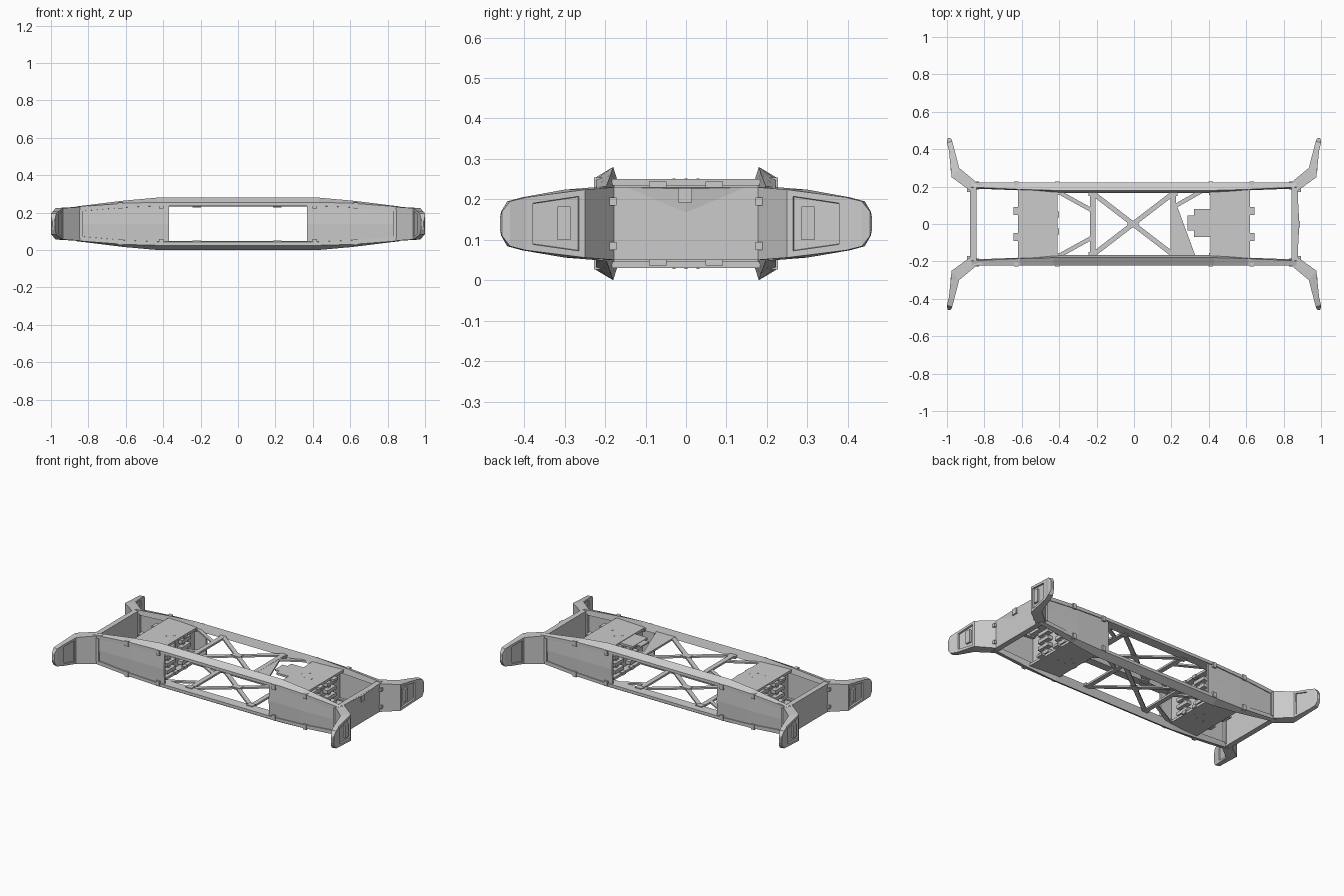
import bpy, bmesh
from mathutils import Vector

ZM = 0.14  # mid height, used for mirroring top parts to the bottom
SIGNS = (1, -1)


def finish(name, bm):
    bmesh.ops.recalc_face_normals(bm, faces=bm.faces)
    me = bpy.data.meshes.new(name)
    bm.to_mesh(me)
    bm.free()
    ob = bpy.data.objects.new(name, me)
    bpy.context.collection.objects.link(ob)
    return ob


def flip(p, s):
    """Mirror a point by signs in x, y and about mid height."""
    return (p[0] * s[0], p[1] * s[1], ZM + (p[2] - ZM) * s[2])


def loft(name, rings, s=(1, 1, 1), inset=None):
    """Skin equal-sized rings; inset = (ring, side, thickness, depth) list."""
    bm = bmesh.new()
    vs = [[bm.verts.new(flip(p, s)) for p in r] for r in rings]
    n, faces = len(rings[0]), {}
    for i in range(len(vs) - 1):
        for k in range(n):
            j = (k + 1) % n
            faces[i, k] = bm.faces.new((vs[i][k], vs[i][j], vs[i + 1][j], vs[i + 1][k]))
    bm.faces.new(vs[0])
    bm.faces.new(vs[-1])
    bmesh.ops.recalc_face_normals(bm, faces=bm.faces)
    for i, k, t, d in inset or []:
        bmesh.ops.inset_region(bm, faces=[faces[i, k]], thickness=t, depth=0)
        bmesh.ops.inset_region(bm, faces=[faces[i, k]], thickness=0.002, depth=d)
    return finish(name, bm)


def prism(name, poly, z0, z1, s=(1, 1, 1)):
    return loft(name, [[(x, y, z) for x, y in poly] for z in (z0, z1)], s)


def box(name, x0, x1, y0, y1, z0, z1, s=(1, 1, 1)):
    return prism(name, [(x0, y0), (x1, y0), (x1, y1), (x0, y1)], z0, z1, s)


def bar(name, a, b, w, z0, z1, s=(1, 1, 1)):
    a, b = Vector(a), Vector(b)
    d = (b - a).normalized() * w / 2
    n = Vector((-d.y, d.x))
    return prism(name, [tuple(p) for p in (a + n, a - n, b - n, b + n)], z0, z1, s)


def hull(name, pts, s=(1, 1, 1)):
    bm = bmesh.new()
    for p in pts:
        bm.verts.new(flip(p, s))
    bmesh.ops.convex_hull(bm, input=bm.verts)
    return finish(name, bm)


# long rails: triangular section, tapering towards both ends
#        x     ridge y, z     outer top  outer low  inner y, z
RAIL = [(0.43, 0.180, 0.280, 0.255, 0.236, 0.165, 0.232),
        (0.61, 0.185, 0.264, 0.250, 0.228, 0.180, 0.225),
        (0.87, 0.197, 0.232, 0.230, 0.205, 0.190, 0.205)]


def rail_ring(r, sx):
    x, ry, rz, ot, ol, iy, iz = r
    return [(sx * x, ry, rz), (sx * x, 0.222, ot), (sx * x, 0.222, ol), (sx * x, iy, iz)]


rings = [rail_ring(r, -1) for r in reversed(RAIL)] + [rail_ring(r, 1) for r in RAIL]
for sy in SIGNS:
    for sz in SIGNS:
        s = (1, sy, sz)
        loft("long_rail", rings, s)
        # rail clamps and bolts
        for x in (-0.63, -0.41, 0.41, 0.63):
            box("rail_clamp", x - 0.012, x + 0.012, 0.205, 0.228, 0.222, 0.254, s)
        for x in (-0.22, 0.21):
            box("truss_lug", x - 0.022, x + 0.022, 0.150, 0.185, 0.228, 0.246, s)


# side panels: thin, slightly bulged plates at each corner
def panel_ring(x, z0, z1, bulge):
    zm = (z0 + z1) / 2
    return [(x, 0.203, z0), (x, 0.216, z0), (x, 0.216 + bulge, zm), (x, 0.216, z1), (x, 0.203, z1)]


# corner arm plan: outer x, y, inner x, y, low z, high z
ARM = [(0.872, 0.175, 0.845, 0.225, 0.050, 0.230),
       (0.975, 0.250, 0.935, 0.300, 0.056, 0.224),
       (0.990, 0.395, 0.962, 0.405, 0.074, 0.205),
       (1.000, 0.435, 0.972, 0.442, 0.084, 0.195),
       (0.998, 0.455, 0.978, 0.457, 0.110, 0.170),
       (0.993, 0.460, 0.983, 0.460, 0.125, 0.155)]

for sx in SIGNS:
    for sy in SIGNS:
        s = (sx, sy, 1)
        loft("side_panel", [panel_ring(0.37, 0.040, 0.240, 0.002), panel_ring(0.60, 0.030, 0.250, 0.007),
                            panel_ring(0.87, 0.050, 0.230, 0.001)], s)
        arm = [[(ox, oy, z0), (ox, oy, z1), (ix, iy, z1), (ix, iy, z0)] for ox, oy, ix, iy, z0, z1 in ARM]
        loft("corner_arm", arm, s, [(1, 0, 0.022, -0.010), (1, 2, 0.020, -0.006)])
        # lamp strip in the recess and mounting block on the arm
        box("arm_lamp", 0.968, 0.982, 0.285, 0.318, 0.100, 0.182, s)
        box("arm_hinge", 0.830, 0.868, 0.185, 0.226, 0.065, 0.215, s)
        for z in (0.085, 0.195):
            box("arm_bracket", 0.868, 0.892, 0.172, 0.198, z - 0.010, z + 0.010, s)
        hull("arm_gusset", [(0.86, 0.195, 0.230), (0.80, 0.215, 0.238), (0.89, 0.222, 0.228),
                            (0.86, 0.195, 0.200), (0.80, 0.215, 0.200), (0.89, 0.222, 0.200)], s)

    s = (sx, 1, 1)
    # end wall
    box("end_wall", 0.842, 0.876, -0.205, 0.205, 0.050, 0.230, s)
    # bay: roof and floor plates with two bulkheads
    for sz in SIGNS:
        t = (sx, 1, sz)
        box("bay_plate", 0.41, 0.62, -0.205, 0.205, 0.234, 0.250, t)
        for y in (-0.07, 0.07):
            box("plate_clip", 0.615, 0.645, y - 0.022, y + 0.022, 0.230, 0.244, t)
        for y in (-0.17, -0.04, 0.05, 0.17):
            box("plate_tab", 0.402, 0.425, y - 0.016, y + 0.016, 0.228, 0.247, t)
        for x, y in ((0.45, 0.0), (0.49, 0.03), (0.49, -0.03), (0.54, -0.03)):
            box("plate_bolt", x - 0.004, x + 0.004, y - 0.004, y + 0.004, 0.248, 0.252, t)
    for x, d in ((0.455, -1), (0.575, 1)):
        box("bulkhead", x - 0.006, x + 0.006, -0.205, 0.205, 0.040, 0.240, s)
        # stacked rack shelves with uprights
        for y in (-0.075, 0.075):
            for z in (0.07, 0.115, 0.16, 0.205):
                lo, hi = sorted((x, x + d * 0.038))
                box("rack_shelf", lo, hi, y - 0.045, y + 0.045, z - 0.011, z + 0.011, s)
            lo, hi = sorted((x, x + d * 0.020))
            box("rack_upright", lo, hi, y - 0.012, y + 0.012, 0.045, 0.235, s)

# pressed V and small bracket on the right end wall
hull("end_wall_crease", [(0.875, -0.165, 0.230), (0.875, 0.165, 0.230), (0.875, 0.0, 0.160), (0.884, 0.0, 0.226)])
box("end_wall_bracket", 0.860, 0.888, -0.02, 0.015, 0.192, 0.228)

# cross-braced truss, top and bottom
for sz in SIGNS:
    s = (1, 1, sz)
    z0, z1 = 0.235, 0.247
    for x in (-0.22, 0.21):
        bar("truss_crossbar", (x, -0.18), (x, 0.18), 0.030, z0, z1, s)
    for sy in SIGNS:
        bar("truss_diagonal", (-0.22, -0.165 * sy), (0.21, 0.165 * sy), 0.026, z0 + 0.001, z1 - 0.001, s)
        bar("truss_outer_brace", (-0.22, 0.07 * sy), (-0.41, 0.175 * sy), 0.022, z0, z1 - 0.002, s)
    bar("truss_outer_brace", (0.21, 0.09), (0.36, 0.175), 0.022, z0, z1 - 0.002, s)
    prism("truss_hub", [(-0.035, -0.02), (0.025, -0.02), (0.025, 0.02), (-0.035, 0.02)], z0 - 0.002, z1 + 0.001, s)
# solid gusset beside the right crossbar
prism("truss_gusset", [(0.20, 0.13), (0.225, 0.11), (0.33, -0.175), (0.20, -0.175)], z0, z1 - 0.001)

# control unit standing out from the right bay
box("control_unit", 0.32, 0.42, -0.07, 0.08, 0.234, 0.247)
box("control_unit_nose", 0.285, 0.325, -0.035, 0.045, 0.236, 0.245)
